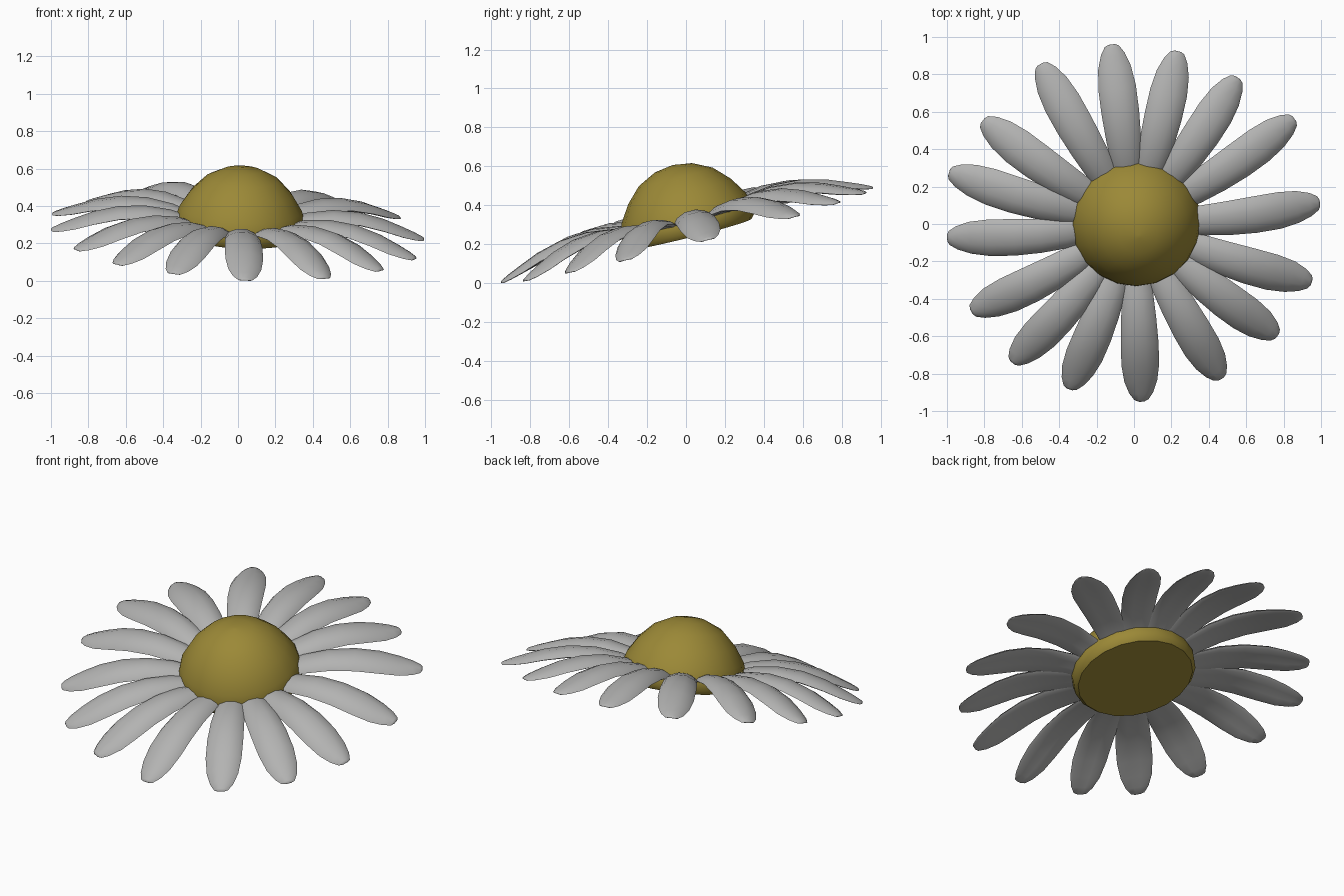
import bpy, bmesh, math
from mathutils import Matrix, Vector

if "Cube" in bpy.data.objects:
    bpy.data.objects.remove(bpy.data.objects["Cube"])


def material(name, rgb):
    m = bpy.data.materials.new(name)
    m.diffuse_color = (*rgb, 1)
    m.use_nodes = True
    m.node_tree.nodes["Principled BSDF"].inputs["Base Color"].default_value = m.diffuse_color
    return m


WHITE = material("petal white", (0.45, 0.45, 0.445))
YELLOW = material("centre yellow", (0.33, 0.25, 0.038))

# The whole flower head leans towards the front and slightly to the right
TILT = math.radians(14.1)
LEAN = (Matrix.Translation((0, 0, 0.24)) @ Matrix.Rotation(TILT, 4, 'X')
        @ Matrix.Rotation(math.radians(2.7), 4, 'Y'))


def loft(name, rings, mat, matrix, angle):
    """Skin a list of equal-length rings, capping both ends."""
    bm = bmesh.new()
    loops = [[bm.verts.new(matrix @ Vector(p)) for p in ring] for ring in rings]
    n = len(loops[0])
    for a, b in zip(loops, loops[1:]):
        for i in range(n):
            j = (i + 1) % n
            bm.faces.new((a[i], a[j], b[j], b[i]))
    bm.faces.new(loops[0][::-1])
    bm.faces.new(loops[-1])
    bmesh.ops.recalc_face_normals(bm, faces=bm.faces)
    mesh = bpy.data.meshes.new(name)
    bm.to_mesh(mesh)
    bm.free()
    mesh.materials.append(mat)
    ob = bpy.data.objects.new(name, mesh)
    bpy.context.collection.objects.link(ob)
    bpy.ops.object.select_all(action='DESELECT')
    ob.select_set(True)
    bpy.context.view_layer.objects.active = ob
    bpy.ops.object.shade_smooth_by_angle(angle=math.radians(angle))
    return ob


# Domed centre: (radius, height) profile turned around the flower axis
DOME = [(0.325, 0.0), (0.346, 0.025), (0.348, 0.07), (0.328, 0.14),
        (0.272, 0.227), (0.195, 0.305), (0.10, 0.352), (0.01, 0.366)]
SIDES = 20
rings = [[(r * math.cos(2 * math.pi * i / SIDES), r * math.sin(2 * math.pi * i / SIDES), z)
          for i in range(SIDES)] for r, z in DOME]
loft("flower_centre", rings, YELLOW, LEAN @ Matrix.Translation((0.008, 0.022, 0)), 50)

# Petal: (distance from axis, half width, height, half thickness)
PETAL = [(0.24, 0.070, 0.068, 0.018), (0.36, 0.083, 0.103, 0.022),
         (0.50, 0.094, 0.119, 0.024), (0.64, 0.101, 0.110, 0.024),
         (0.77, 0.101, 0.079, 0.022), (0.87, 0.088, 0.043, 0.018),
         (0.94, 0.064, 0.018, 0.013), (0.98, 0.038, 0.003, 0.008),
         (0.99, 0.018, 0.0, 0.004)]


def petal_ring(r, w, z, t, n=10):
    ring = []
    for i in range(n):
        a = 2 * math.pi * i / n
        c, s = math.cos(a), math.sin(a)
        ring.append((r, w * c, z + t * s - 0.2 * w * c * c))   # edges curl down
    return ring


# Petal tips as seen from above give each petal's direction and length
TIPS = [(0.04, -0.95), (0.465, -0.835), (0.765, -0.61), (0.95, -0.325),
        (0.995, 0.10), (0.86, 0.55), (0.555, 0.775), (0.235, 0.92),
        (-0.12, 0.96), (-0.50, 0.86), (-0.81, 0.56), (-0.99, 0.285),
        (-1.0, -0.065), (-0.87, -0.46), (-0.65, -0.735), (-0.345, -0.88)]
for k, (x, y) in enumerate(TIPS):
    y /= math.cos(TILT)
    stretch = math.hypot(x, y) / PETAL[-1][0]
    rings = [petal_ring(r * stretch, w, z, t) for r, w, z, t in PETAL]
    loft(f"petal_{k + 1}", rings, WHITE, LEAN @ Matrix.Rotation(math.atan2(y, x), 4, 'Z'), 60)

# Rest the lowest petal tip on the ground
low = min(v.co.z for o in bpy.data.objects for v in o.data.vertices)
for o in bpy.data.objects:
    o.data.transform(Matrix.Translation((0, 0, -low)))
